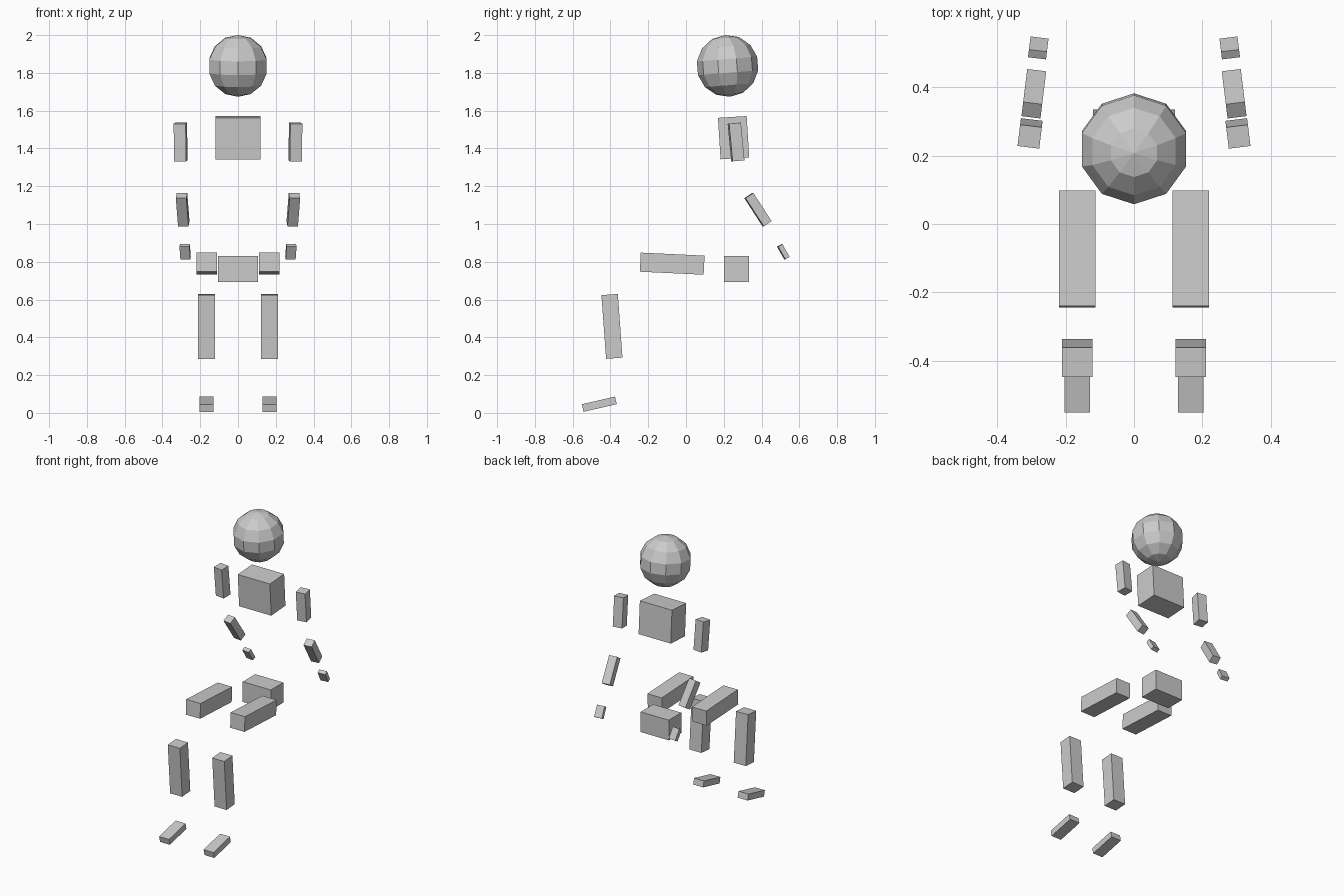
import bpy
from math import radians
from mathutils import Matrix, Vector

# Remove the default cube
if "Cube" in bpy.data.objects:
    bpy.data.objects.remove(bpy.data.objects["Cube"], do_unlink=True)

# Single plain grey
GREY = (0.6, 0.6, 0.6, 1.0)
grey = bpy.data.materials.new("plain grey")
grey.use_nodes = True
grey.diffuse_color = GREY
grey.node_tree.nodes["Principled BSDF"].inputs["Base Color"].default_value = GREY


def finish(name, pitch, yaw=0.0):
    """Name, pose and colour the active object."""
    ob = bpy.context.object
    ob.name = name
    ob.rotation_euler = (radians(pitch), 0, radians(yaw))
    ob.data.materials.append(grey)
    return ob


def block(name, centre, size, pitch=0.0, yaw=0.0):
    """Box with its size baked into the mesh, pitched and then yawed."""
    bpy.ops.mesh.primitive_cube_add(size=1, location=centre)
    ob = finish(name, pitch, yaw)
    ob.data.transform(Matrix.Diagonal(Vector(size)).to_4x4())


# Head: coarse flat-shaded sphere, nodding slightly forward
bpy.ops.mesh.primitive_uv_sphere_add(segments=10, ring_count=7, radius=0.164,
                                     location=(0, 0.22, 1.837))
finish("head", 4.5)

# Trunk
block("chest", (0, 0.252, 1.457), (0.24, 0.152, 0.22), 3.6)
block("pelvis", (0, 0.267, 0.762), (0.21, 0.133, 0.136))

# Limbs, one of each per side
for side, s in (("left", 1), ("right", -1)):
    # Arms hang back and toe outward
    block(side + "_upper_arm", (s * 0.304, 0.265, 1.434), (0.064, 0.063, 0.2), 5.5, s * 7)
    block(side + "_forearm", (s * 0.293, 0.381, 1.076), (0.056, 0.05, 0.178), 33, s * 7)
    block(side + "_hand", (s * 0.28, 0.515, 0.853), (0.053, 0.026, 0.077), 30, s * 7)
    # Legs are seated: thigh level, shin upright, foot pointing down
    block(side + "_thigh", (s * 0.166, -0.073, 0.79), (0.107, 0.338, 0.101), -2.7)
    block(side + "_shin", (s * 0.166, -0.392, 0.458), (0.09, 0.087, 0.338), 4.2)
    block(side + "_foot", (s * 0.166, -0.459, 0.046), (0.074, 0.18, 0.041), 13)
